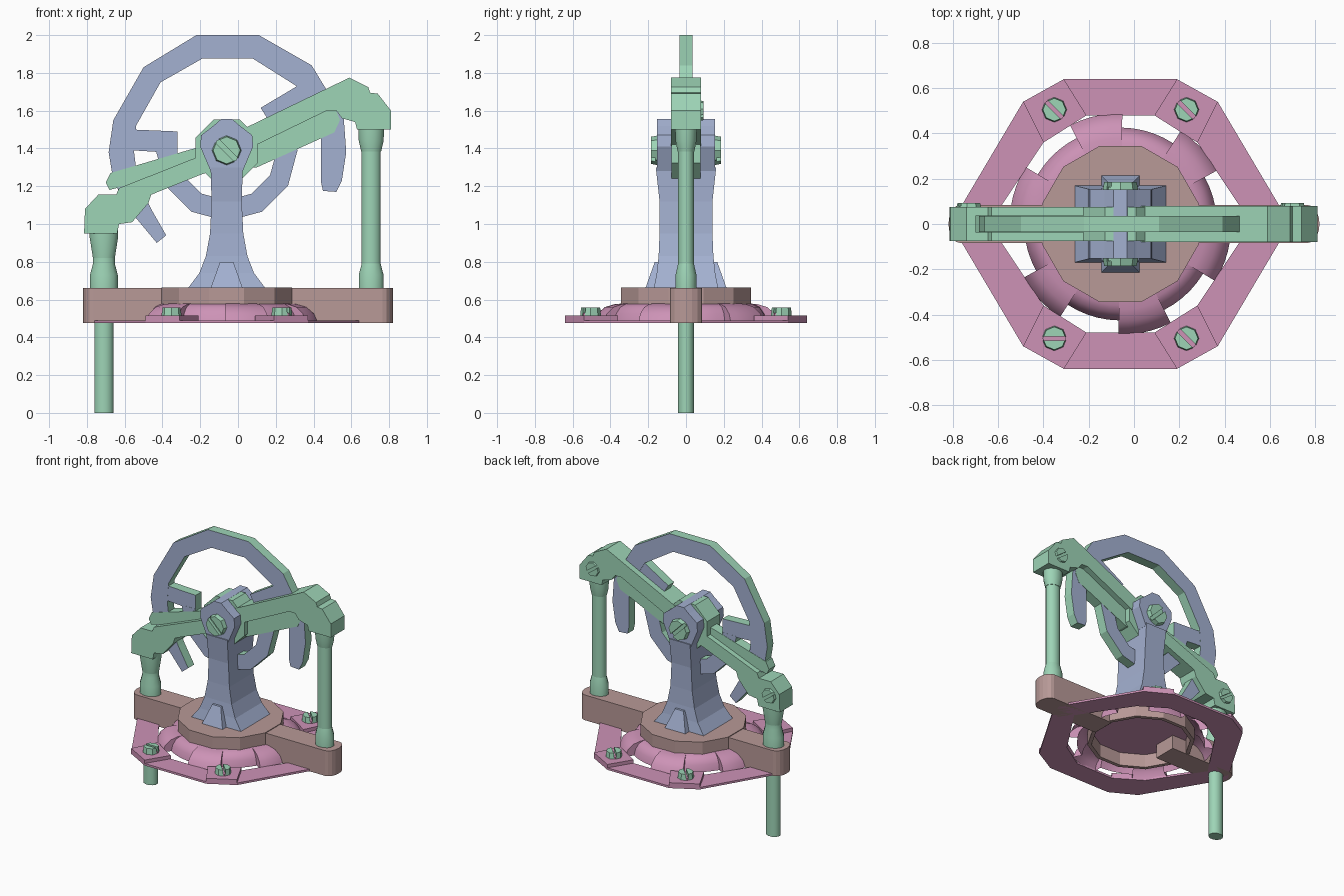
import bpy, bmesh, math
from mathutils import Matrix, Vector

if "Cube" in bpy.data.objects:
    bpy.data.objects.remove(bpy.data.objects["Cube"])

CX, HZ = -0.06, 1.39   # shared axis of the column, wheel and hub


def material(name, rgb):
    m = bpy.data.materials.new(name)
    m.diffuse_color = (*rgb, 1)
    m.use_nodes = True
    m.node_tree.nodes["Principled BSDF"].inputs["Base Color"].default_value = m.diffuse_color
    return m


BLUE = material("steel blue", (0.37, 0.44, 0.64))
GREEN = material("pale green", (0.34, 0.66, 0.47))
BROWN = material("dusty brown", (0.48, 0.32, 0.31))
PINK = material("rose pink", (0.61, 0.29, 0.47))


def finish(name, bm, mat, side_mat=None, smooth=False):
    bmesh.ops.recalc_face_normals(bm, faces=bm.faces[:])
    if side_mat:  # second colour on every face not facing front or back
        for f in bm.faces:
            f.material_index = int(abs(f.normal.y) < 0.7)
    me = bpy.data.meshes.new(name)
    bm.to_mesh(me)
    bm.free()
    me.materials.append(mat)
    if side_mat:
        me.materials.append(side_mat)
    ob = bpy.data.objects.new(name, me)
    bpy.context.collection.objects.link(ob)
    if smooth:
        bpy.ops.object.select_all(action='DESELECT')
        ob.select_set(True)
        bpy.context.view_layer.objects.active = ob
        bpy.ops.object.shade_smooth_by_angle(angle=math.radians(35))
    return ob


def loft(name, rings, mat, side_mat=None, smooth=False, caps=True):
    """Skin a list of closed rings with equal point counts."""
    bm = bmesh.new()
    vs = [[bm.verts.new(p) for p in r] for r in rings]
    n = len(vs[0])
    for a, b in zip(vs, vs[1:]):
        for i in range(n):
            j = (i + 1) % n
            bm.faces.new((a[i], a[j], b[j], b[i]))
    if caps:
        bm.faces.new(vs[0])
        bm.faces.new(vs[-1])
    return finish(name, bm, mat, side_mat, smooth)


def plate(name, xz, y0, y1, mat, side_mat=None):
    return loft(name, [[(x, y, z) for x, z in xz] for y in (y0, y1)], mat, side_mat)


def slab(name, xy, z0, z1, mat):
    return loft(name, [[(x, y, z) for x, y in xy] for z in (z0, z1)], mat)


def circle(cx, cy, r, n, turn=0.0):
    return [(cx + r * math.cos(turn + math.tau * i / n),
             cy + r * math.sin(turn + math.tau * i / n)) for i in range(n)]


def turned(name, x, profile, mat):
    """Slightly flattened round part standing at x."""
    rings = [[(px, py * 0.84, z) for px, py in circle(x, 0, r, 12, math.pi / 12)]
             for r, z in profile]
    return loft(name, rings, mat, smooth=True)


def screw(name, pos, direction, r, h, angle, floor_mat):
    """Octagonal slotted head: two halves over a thin floor disc."""
    bm = bmesh.new()
    for s in (1, -1):
        part = bmesh.new()
        bmesh.ops.create_cone(part, cap_ends=True, segments=8, radius1=r,
                              radius2=r * 0.92, depth=h,
                              matrix=Matrix.Translation((0, 0, h / 2)))
        cut = bmesh.ops.bisect_plane(part, geom=part.verts[:] + part.edges[:] + part.faces[:],
                                     plane_co=(0, s * r * 0.16, 0), plane_no=(0, s, 0),
                                     clear_inner=True)
        bmesh.ops.contextual_create(part, geom=[e for e in cut['geom_cut']
                                                if isinstance(e, bmesh.types.BMEdge)])
        tmp = bpy.data.meshes.new("tmp")
        part.to_mesh(tmp)
        part.free()
        bm.from_mesh(tmp)
        bpy.data.meshes.remove(tmp)
    place = (Matrix.Translation(pos) @ Vector(direction).to_track_quat('Z', 'Y').to_matrix().to_4x4()
             @ Matrix.Rotation(angle, 4, 'Z'))
    floor = bmesh.new()
    bmesh.ops.create_cone(floor, cap_ends=True, segments=8, radius1=r * 0.95, radius2=r * 0.95,
                          depth=h * 0.3, matrix=place @ Matrix.Translation((0, 0, h * 0.15)))
    bm.transform(place)
    finish(name, bm, GREEN)
    finish(name + "_slot", floor, floor_mat)


# Flange: hexagonal rail with raised corner pads and screws
quarter_out, quarter_in = [(0.75, 0), (0.43, 0.54), (0.25, 0.64)], [(0.58, 0), (0.34, 0.36), (0.15, 0.48)]


def full(q):
    top = q + [(-x, y) for x, y in reversed(q)]
    return [(x + CX, y) for x, y in top + [(-x, -y) for x, y in top[1:-1]]]


out, inn = full(quarter_out), full(quarter_in)
levels = [(out, 0.475), (out, 0.49), (inn, 0.49), (inn, 0.475), (out, 0.475)]
loft("flange_rail", [[(x, y, z) for x, y in p] for p, z in levels], PINK, caps=False)
pad = [(0.25, 0.64), (0.43, 0.54), (0.34, 0.36), (0.15, 0.48)]
for sx in (1, -1):
    for sy in (1, -1):
        slab("flange_pad", [(CX + sx * x, sy * y) for x, y in pad], 0.475, 0.515, PINK)
        a = 0 if (sx, sy) == (-1, -1) else -math.pi / 4
        screw("flange_screw", (CX + sx * 0.292, sy * 0.505, 0.515), (0, 0, 1), 0.055, 0.042, a, PINK)

# Skirt: shallow rounded dome with six raised lobes
steps = []
for k in range(6):
    c = math.radians(-17 + 60 * k)
    w = math.radians(14)
    steps += [(c - w + 2 * w * i / 5, 1.0) for i in range(6)]
    steps += [(c + w + (math.tau / 6 - 2 * w) * i / 5, 0.9) for i in range(6)]
rings = []
for r, z in [(0.33, 0.58), (0.38, 0.575), (0.43, 0.56), (0.47, 0.525), (0.49, 0.478)]:
    rings.append([(CX + (0.33 + (r - 0.33) * (1 if g > 0.95 else 0.6)) * math.cos(a),
                   (0.33 + (r - 0.33) * (1 if g > 0.95 else 0.6)) * math.sin(a), z) for a, g in steps])
loft("lobed_skirt", rings, PINK, smooth=True, caps=False)

# Base: hollow twelve-sided drum with two rounded lugs
o = circle(CX, 0, 0.357, 12, math.pi / 12)
i_ = circle(CX, 0, 0.33, 12, math.pi / 12)
loft("base_drum", [[(x, y, z) for x, y in p] for p, z in
                   ((i_, 0.6), (i_, 0.48), (o, 0.48), (o, 0.665))], BROWN)
slab("drum_underside", circle(CX, 0, 0.328, 12, math.pi / 12), 0.575, 0.584, PINK)
for s in (1, -1):
    lug = [(s * 0.265, -0.085)]
    lug += [(s * (0.765 + 0.055 * math.cos(a)), 0.085 * math.sin(a))
            for a in [math.radians(-90 + 22.5 * k) for k in range(9)]]
    lug += [(s * 0.265, 0.085)]
    slab("base_lug", lug, 0.475, 0.66, BROWN)

# Column: flared pedestal with a buttress at front and back
sections = [(0.66, 0.205, 0.17), (0.74, 0.145, 0.155), (0.83, 0.11, 0.145), (0.95, 0.088, 0.14),
            (1.12, 0.08, 0.14), (1.3, 0.085, 0.16)]
loft("column", [[(CX + a * hx, b * hy, z) for a, b in ((-1, -1), (1, -1), (1, 1), (-1, 1))]
                for z, hx, hy in sections], BLUE)
for s in (1, -1):
    loft("buttress", [[(CX + a * hx, s * y, z) for a, y in ((-1, 0.1), (1, 0.1), (1, hy), (-1, hy))]
                      for z, hx, hy in ((0.66, 0.085, 0.215), (0.8, 0.035, 0.165))], BLUE)
half = [(0.03, 1.555), (0.07, 1.52), (0.135, 1.47), (0.14, 1.41), (0.085, 1.28)]
plate("column_head", [(CX + x, z) for x, z in half] + [(CX - x, z) for x, z in reversed(half)],
      -0.153, 0.153, BLUE)
for s in (1, -1):
    screw("hub_screw", (CX, s * 0.153, HZ), (0, s, 0), 0.078, 0.032, math.pi / 4 * s, GREEN)

# Wheel: open rim, inner hook and two spokes, with green edges
rim = [(-0.43, 0.9), (-0.58, 1.08), (-0.66, 1.23), (-0.685, 1.38), (-0.66, 1.55), (-0.5, 1.83),
       (-0.22, 2.0), (0.11, 2.0), (0.39, 1.84), (0.56, 1.56), (0.573, 1.38), (0.55, 1.23),
       (0.52, 1.17), (0.45, 1.175), (0.44, 1.22), (0.44, 1.52), (0.31, 1.73), (0.08, 1.875),
       (-0.19, 1.875), (-0.41, 1.75), (-0.54, 1.52), (-0.55, 1.38), (-0.53, 1.22), (-0.46, 1.08),
       (-0.38, 0.94)]
plate("wheel_rim", rim, -0.035, 0.035, BLUE, GREEN)
arc = [math.radians(180 + 30 * k) for k in range(8)]
hook = [(CX + 0.375 * math.cos(a), HZ + 0.375 * math.sin(a)) for a in arc]
hook += [(CX + 0.265 * math.cos(a), HZ + 0.265 * math.sin(a)) for a in reversed(arc)]
plate("wheel_hook", hook, -0.035, 0.035, BLUE, GREEN)
plate("wheel_spoke_left", [(-0.56, 1.5), (-0.32, 1.49), (-0.32, 1.375), (-0.56, 1.39)],
      -0.034, 0.034, BLUE, GREEN)
plate("wheel_spoke_right", [(0.12, 1.615), (0.33, 1.74), (0.45, 1.55), (0.36, 1.6), (0.18, 1.52)],
      -0.034, 0.034, BLUE, GREEN)

# Rocker arm: left and right halves, hub and central rib
left = [(-0.815, 0.95), (-0.81, 1.08), (-0.74, 1.155), (-0.645, 1.155), (-0.63, 1.19), (-0.2, 1.36),
        (-0.06, 1.42), (-0.06, 1.31), (-0.2, 1.26), (-0.46, 1.155), (-0.475, 1.11), (-0.56, 1.01),
        (-0.63, 1.0), (-0.64, 0.95)]
right = [(-0.06, 1.46), (0.02, 1.5), (0.59, 1.775), (0.69, 1.725), (0.7, 1.695), (0.74, 1.69),
         (0.81, 1.6), (0.81, 1.5), (0.63, 1.5), (0.62, 1.54), (0.55, 1.56), (0.52, 1.6), (0.47, 1.6),
         (0.1, 1.42), (-0.06, 1.36)]
rib = [(-0.7, 1.22), (-0.675, 1.27), (-0.25, 1.395), (-0.06, 1.44), (0.47, 1.6), (0.52, 1.6),
       (0.54, 1.55), (0.51, 1.485), (0.1, 1.3), (-0.06, 1.3), (-0.25, 1.3), (-0.68, 1.18)]
plate("arm_left", left, -0.075, 0.075, GREEN)
plate("arm_right", right, -0.08, 0.08, GREEN)
plate("arm_rib", rib, -0.037, 0.037, GREEN)
plate("arm_hub", circle(CX, HZ, 0.178, 8, math.pi / 8), -0.076, 0.076, GREEN)
for x, z in ((0.7, 1.6), (-0.73, 1.05)):
    screw("arm_screw", (x, 0.073, z), (0, 1, 0), 0.055, 0.02, math.pi / 5, GREEN)

# Push rods with collars
turned("right_rod", 0.705, [(0.052, 0.6), (0.052, 1.5)], GREEN)
turned("right_lower_collar", 0.705, [(0.068, 0.65), (0.068, 0.73), (0.052, 0.79)], GREEN)
turned("right_upper_collar", 0.705, [(0.055, 1.385), (0.068, 1.44), (0.072, 1.53)], GREEN)
turned("left_rod", -0.71, [(0.052, 0.0), (0.052, 0.9)], GREEN)
turned("left_lower_collar", -0.71, [(0.076, 0.65), (0.076, 0.73), (0.06, 0.79), (0.06, 0.83)], GREEN)
turned("left_upper_collar", -0.71, [(0.06, 0.82), (0.078, 0.93), (0.078, 1.0)], GREEN)
